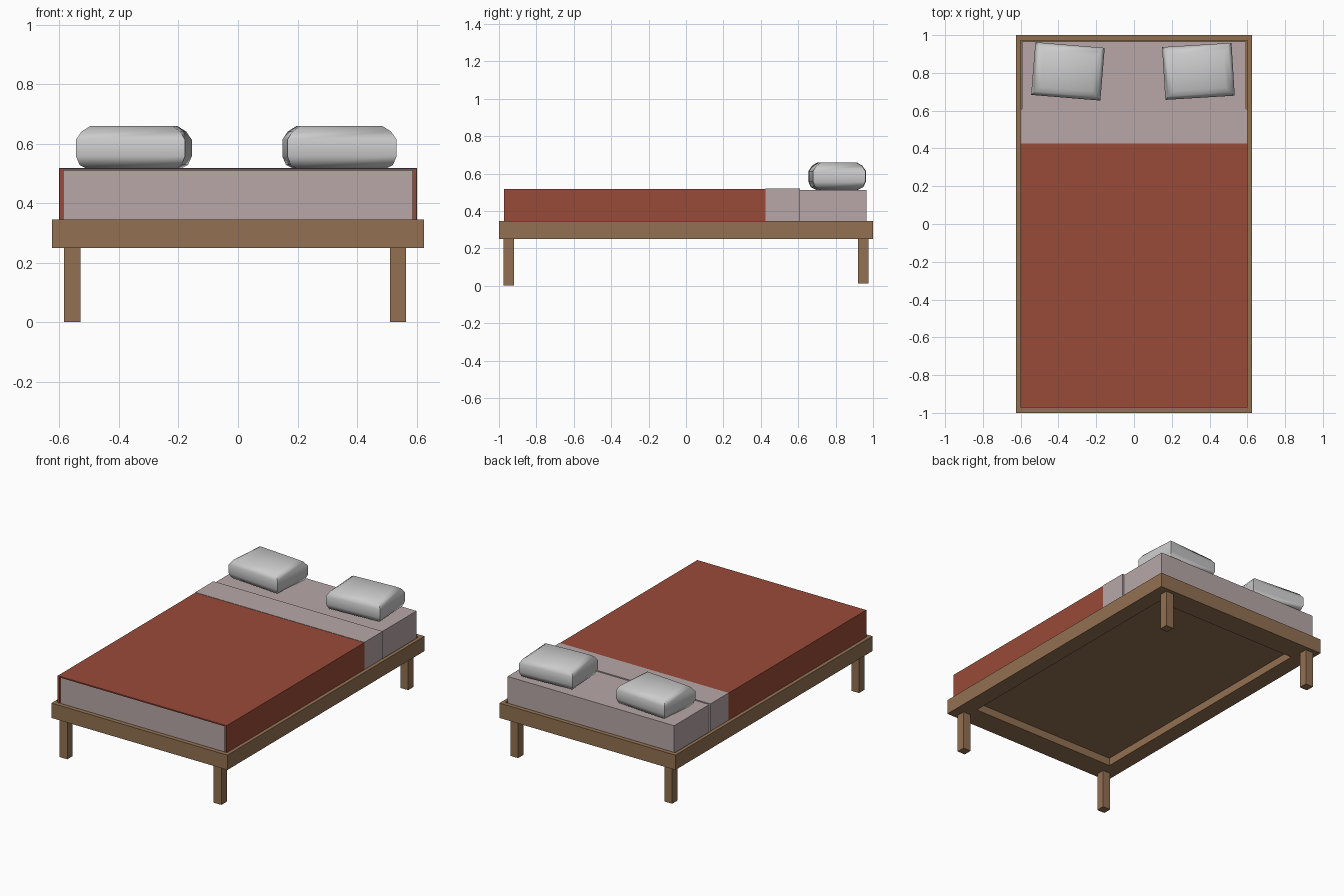
import bpy, bmesh
from math import radians
from mathutils import Matrix

if "Cube" in bpy.data.objects:
    bpy.data.objects.remove(bpy.data.objects["Cube"])


def material(name, rgb):
    m = bpy.data.materials.new(name)
    m.diffuse_color = (*rgb, 1)
    m.use_nodes = True
    m.node_tree.nodes["Principled BSDF"].inputs["Base Color"].default_value = m.diffuse_color
    return m


WOOD = material("wood", (0.29, 0.165, 0.085))
SHEET = material("sheet", (0.48, 0.39, 0.39))
RED = material("red_cloth", (0.32, 0.07, 0.04))


def finish(name, bm, mat=None):
    bmesh.ops.recalc_face_normals(bm, faces=bm.faces)
    me = bpy.data.meshes.new(name)
    bm.to_mesh(me)
    bm.free()
    ob = bpy.data.objects.new(name, me)
    bpy.context.collection.objects.link(ob)
    if mat:
        me.materials.append(mat)
    return ob


def box(name, x, y, z, mat):
    bm = bmesh.new()
    bmesh.ops.create_cube(bm, size=1)
    for v in bm.verts:
        v.co = [lo + (c + 0.5) * (hi - lo) for c, (lo, hi) in zip(v.co, (x, y, z))]
    return finish(name, bm, mat)


def loft(name, rings, mat=None):
    """Stack of rectangles (half x, half y, z), capped at both ends."""
    bm = bmesh.new()
    loops = [[bm.verts.new((sx * hx, sy * hy, z))
              for sx, sy in ((-1, -1), (1, -1), (1, 1), (-1, 1))]
             for hx, hy, z in rings]
    for a, b in zip(loops, loops[1:]):
        for i in range(4):
            j = (i + 1) % 4
            bm.faces.new((a[i], a[j], b[j], b[i]))
    bm.faces.new(loops[0])
    bm.faces.new(loops[-1])
    return finish(name, bm, mat)


def cover(name, y0, y1, hx, top, mat):
    """Cloth draped over the mattress: an upside-down U extruded along y."""
    t, zb, zi = 0.014, 0.32, 0.509
    prof = [(-hx, zb), (-hx, top), (hx, top), (hx, zb),
            (hx - t, zb), (hx - t, zi), (t - hx, zi), (t - hx, zb)]
    bm = bmesh.new()
    face = bm.faces.new([bm.verts.new((x, y0, z)) for x, z in prof])
    ext = bmesh.ops.extrude_face_region(bm, geom=[face], use_keep_orig=True)
    moved = [g for g in ext["geom"] if isinstance(g, bmesh.types.BMVert)]
    bmesh.ops.translate(bm, verts=moved, vec=(0, y1 - y0, 0))
    return finish(name, bm, mat)


# Frame: recessed underside, outer wall, rim and shallow tray for the mattress
loft("bed_frame", [(0.52, 0.85, 0.30), (0.52, 0.85, 0.25), (0.625, 1.0, 0.25),
                   (0.625, 1.0, 0.345), (0.602, 0.972, 0.345), (0.602, 0.972, 0.31)], WOOD)

# Legs
for end, y, zb in (("front", (-0.975, -0.92), 0.0), ("back", (0.92, 0.975), 0.013)):
    for side, x in (("left", (-0.585, -0.53)), ("right", (0.51, 0.565))):
        box(f"{end}_{side}_leg", x, y, (zb, 0.25), WOOD)

# Bedding
box("mattress", (-0.592, 0.592), (-0.965, 0.965), (0.31, 0.512), SHEET)
cover("blanket", -0.972, 0.425, 0.6, 0.517, RED)
cover("folded_sheet", 0.425, 0.61, 0.601, 0.519, SHEET)

# Pillows
INSETS = [(0.04, 0.0), (0.012, 0.015), (0.0, 0.045), (0.0, 0.1), (0.018, 0.128), (0.045, 0.146)]
for side, x, y, ang in (("left", -0.35, 0.808, -4.7), ("right", 0.341, 0.808, 3.5)):
    p = loft(f"{side}_pillow", [(0.184 - i, 0.14 - i, z) for i, z in INSETS])
    p.matrix_world = Matrix.Translation((x, y, 0.513)) @ Matrix.Rotation(radians(ang), 4, "Z")
    bpy.ops.object.select_all(action="DESELECT")
    p.select_set(True)
    bpy.context.view_layer.objects.active = p
    bpy.ops.object.shade_smooth_by_angle(angle=radians(60))
